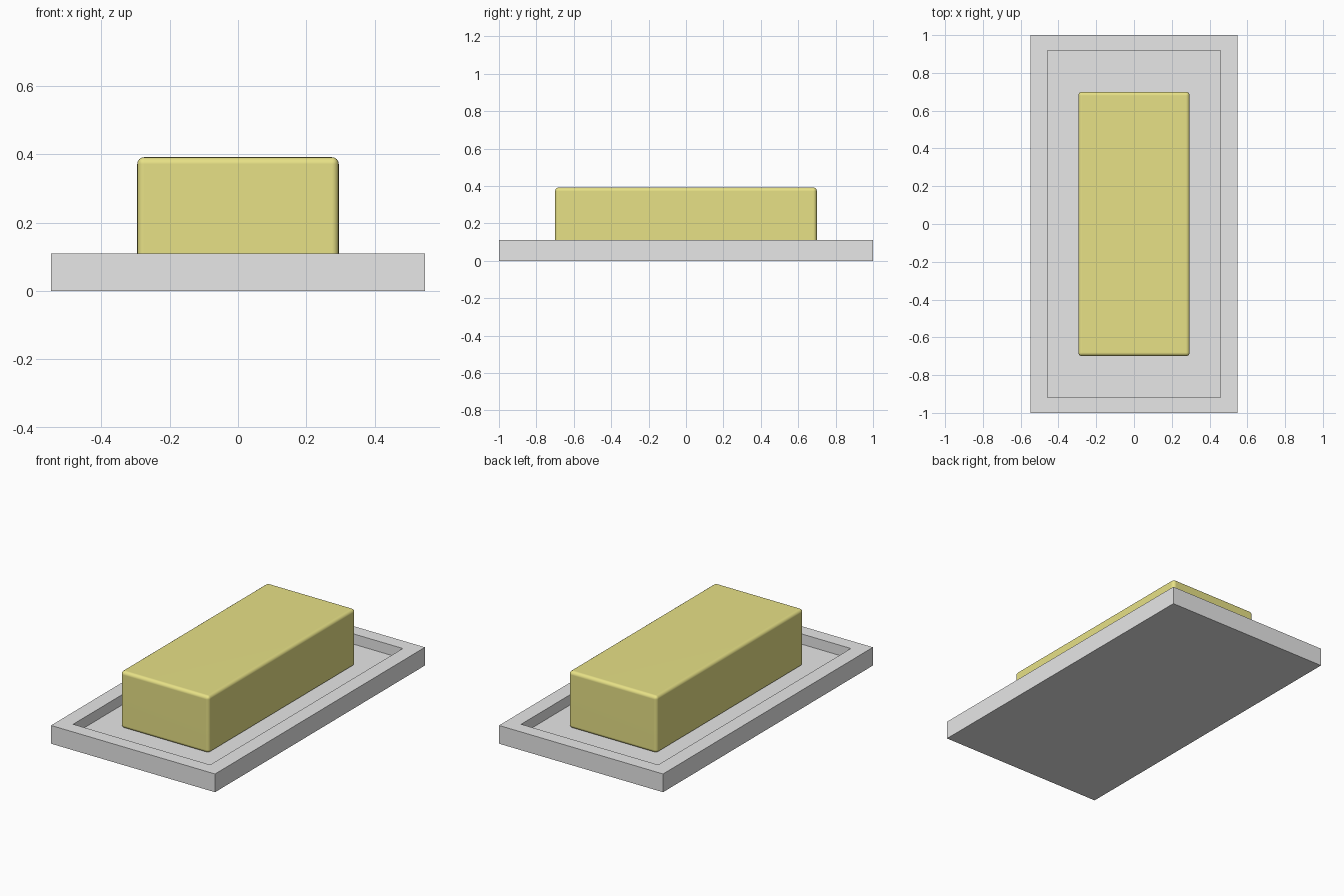
import bpy, bmesh

if "Cube" in bpy.data.objects:
    bpy.data.objects.remove(bpy.data.objects["Cube"])


def material(name, color):
    m = bpy.data.materials.new(name)
    m.diffuse_color = (*color, 1)
    m.use_nodes = True
    m.node_tree.nodes["Principled BSDF"].inputs["Base Color"].default_value = m.diffuse_color
    return m


def box(name, size, z0, z1, mat):
    """Box centred on x and y, between heights z0 and z1."""
    bm = bmesh.new()
    bmesh.ops.create_cube(bm, size=1)
    for v in bm.verts:
        v.co = (v.co.x * size[0], v.co.y * size[1], z1 if v.co.z > 0 else z0)
    mesh = bpy.data.meshes.new(name)
    bm.to_mesh(mesh)
    bm.free()
    mesh.materials.append(mat)
    obj = bpy.data.objects.new(name, mesh)
    bpy.context.collection.objects.link(obj)
    return obj


grey = material("dish grey", (0.8, 0.8, 0.8))
yellow = material("butter yellow", (0.84, 0.79, 0.25))

# Dish: slab with a rectangular recess in the top
dish = box("dish", (1.094, 2.0), 0, 0.11, grey)
bm = bmesh.new()
bm.from_mesh(dish.data)
bm.normal_update()
top = max(bm.faces, key=lambda f: f.calc_center_median().z)
bmesh.ops.inset_region(bm, faces=[top], thickness=0.085)
floor = bmesh.ops.extrude_discrete_faces(bm, faces=[top])["faces"][0]
for v in floor.verts:
    v.co.x *= 0.457 / abs(v.co.x)
    v.co.y *= 0.918 / abs(v.co.y)
    v.co.z = 0.048
# Keep the recess walls vertical
for v in bm.verts:
    if v.co.z > 0.1 and abs(v.co.x) < 0.5:
        v.co.x *= 0.457 / abs(v.co.x)
        v.co.y *= 0.918 / abs(v.co.y)
bmesh.ops.recalc_face_normals(bm, faces=bm.faces)
bm.to_mesh(dish.data)
bm.free()

# Butter: block with softly rounded edges resting on the recess floor
butter = box("butter", (0.59, 1.40), 0.048, 0.392, yellow)
bevel = butter.modifiers.new("rounded edges", "BEVEL")
bevel.width = 0.02
bevel.segments = 4
for p in butter.data.polygons:
    p.use_smooth = True
normals = butter.modifiers.new("flat faces", "WEIGHTED_NORMAL")
normals.keep_sharp = True
